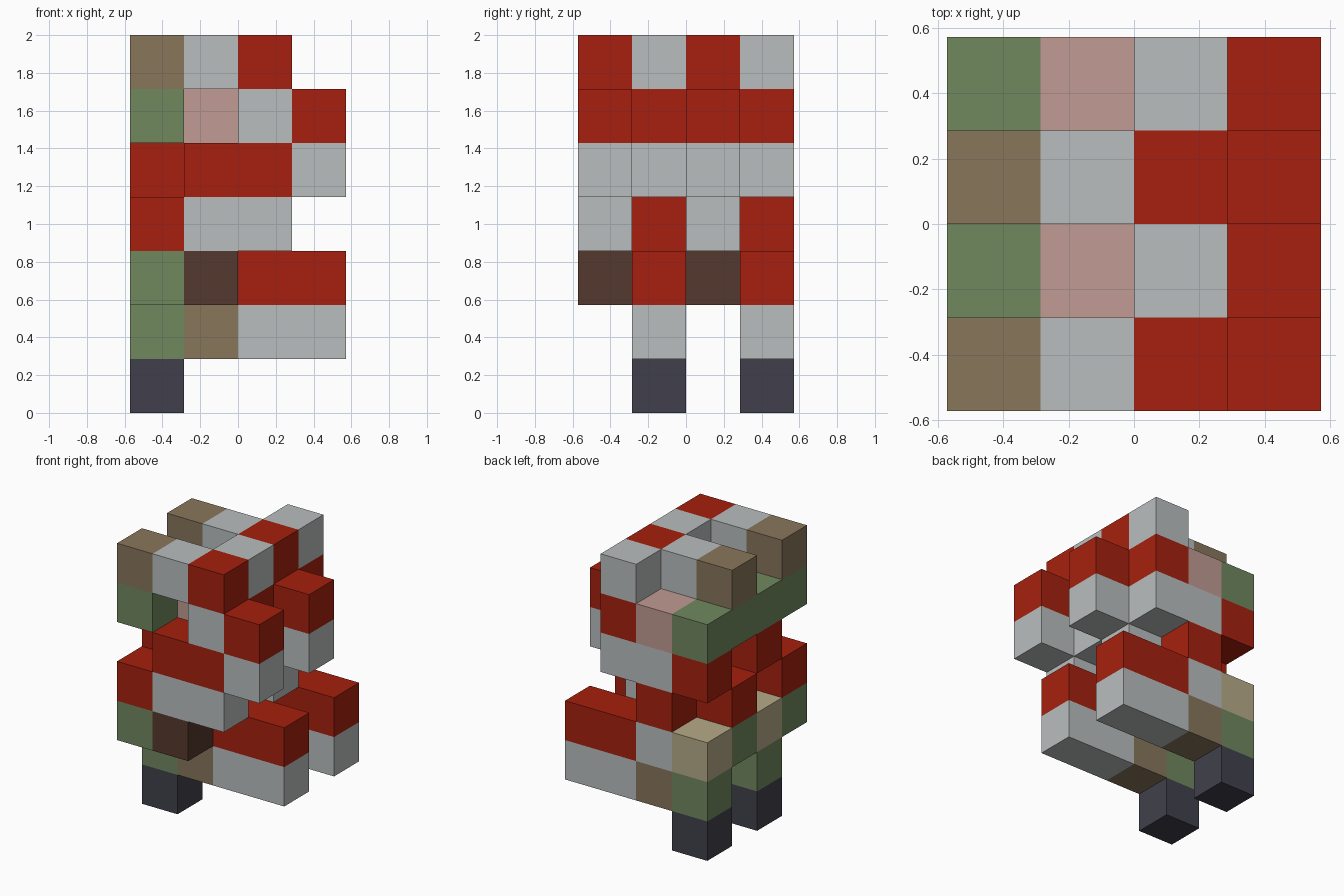
import bpy
import bmesh
from mathutils import Vector

cube = bpy.data.objects.get("Cube")
if cube:
    bpy.data.objects.remove(cube, do_unlink=True)

CELL = 2 / 7

# One letter per colour, given as sRGB hex
COLOURS = {
    "R": ("red", "A6200E"),
    "G": ("light_grey", "BABEBE"),
    "L": ("leaf_green", "70885F"),
    "B": ("brown", "88765B"),
    "P": ("pink", "C19B93"),
    "D": ("dark_brown", "55392D"),
    "N": ("navy", "41404C"),
    "T": ("tan", "B6AA88"),
}

# Each level from bottom to top: two slices, front first, cells from right (-x) to left (+x).
# The pair of slices repeats once towards the back.
LEVELS = [
    ("feet",       "....", "N..."),
    ("hips",       "....", "LBGG"),
    ("lower_body", "LD..", "TGRR"),
    ("waist",      "RGG.", ".R.."),
    ("chest",      ".RRG", "RGG."),
    ("head",       "L.GR", "LPR."),
    ("crown",      "BGR.", "..G."),
]


def linear(hex_pair):
    c = int(hex_pair, 16) / 255
    return c / 12.92 if c <= 0.04045 else ((c + 0.055) / 1.055) ** 2.4


def make_material(name, code):
    rgba = [linear(code[i:i + 2]) for i in (0, 2, 4)] + [1]
    mat = bpy.data.materials.new(name)
    mat.use_nodes = True
    mat.diffuse_color = rgba
    bsdf = next(n for n in mat.node_tree.nodes if n.type == "BSDF_PRINCIPLED")
    bsdf.inputs["Base Color"].default_value = rgba
    return mat


materials = {key: make_material(*spec) for key, spec in COLOURS.items()}

# Fill the grid of cells
cells = {}
for z, (_, *slices) in enumerate(LEVELS):
    for y in range(4):
        for x, key in enumerate(slices[y % 2]):
            if key != ".":
                cells[x, y, z] = key


def build_level(name, level):
    """Join the cells of one level, leaving out faces hidden between cells."""
    keys = sorted({k for cell, k in cells.items() if cell[2] == level})
    bm = bmesh.new()
    for cell, key in cells.items():
        if cell[2] != level:
            continue
        offset = Vector((2, 2, 0))
        centre = (Vector(cell) + Vector((0.5, 0.5, 0.5)) - offset) * CELL
        made = bmesh.ops.create_cube(bm, size=CELL)["verts"]
        bmesh.ops.translate(bm, verts=made, vec=centre)
        bm.normal_update()
        hidden = []
        for face in {f for v in made for f in v.link_faces}:
            face.material_index = keys.index(key)
            neighbour = tuple(c + round(n) for c, n in zip(cell, face.normal))
            if neighbour in cells:
                hidden.append(face)
        bmesh.ops.delete(bm, geom=hidden, context="FACES")
    bmesh.ops.remove_doubles(bm, verts=bm.verts, dist=CELL / 100)
    mesh = bpy.data.meshes.new(name)
    for key in keys:
        mesh.materials.append(materials[key])
    bm.to_mesh(mesh)
    bm.free()
    bpy.context.collection.objects.link(bpy.data.objects.new(name, mesh))


for index, (part, *_) in enumerate(LEVELS):
    build_level(part, index)
